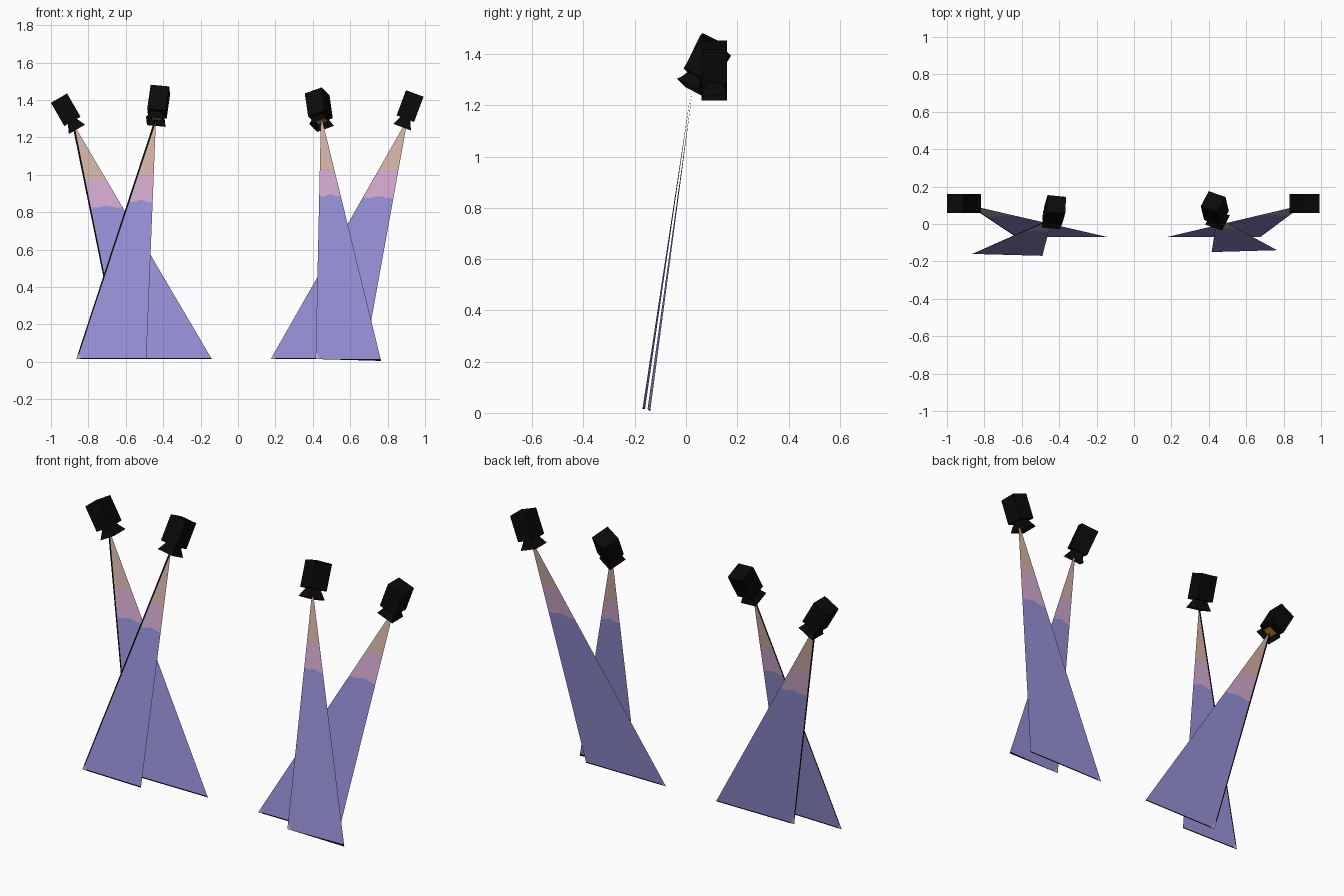
import bpy
import bmesh
import math
from mathutils import Vector, Matrix

cube = bpy.data.objects.get("Cube")
if cube:
    bpy.data.objects.remove(cube, do_unlink=True)


def material(name, rgb):
    m = bpy.data.materials.new(name)
    m.use_nodes = True
    m.diffuse_color = (*rgb, 1)
    bsdf = m.node_tree.nodes["Principled BSDF"]
    bsdf.inputs["Base Color"].default_value = (*rgb, 1)
    bsdf.inputs["Roughness"].default_value = 0.8
    return m


BLACK = material("black", (0.003, 0.003, 0.003))
ORANGE = material("lens orange", (0.45, 0.2, 0.02))
BLUE = material("beam blue", (0.305, 0.283, 0.68))
PINK = material("beam pink", (0.658, 0.402, 0.624))
TAN = material("beam tan", (0.658, 0.456, 0.381))


def finish(name, bm, mats, matrix=Matrix()):
    mesh = bpy.data.meshes.new(name)
    bm.to_mesh(mesh)
    bm.free()
    for m in mats:
        mesh.materials.append(m)
    ob = bpy.data.objects.new(name, mesh)
    ob.matrix_world = matrix
    bpy.context.collection.objects.link(ob)


def lamp_frame(top, mouth, yaw):
    """Frame at the lamp's top centre, with its z axis pointing out of the back."""
    w = (Vector(top) - Vector(mouth)).normalized()
    x = Vector((math.cos(yaw), math.sin(yaw), 0))
    x = (x - w * x.dot(w)).normalized()
    rot = Matrix((x, w.cross(x), w)).transposed().to_4x4()
    return Matrix.Translation(top) @ rot


def lamp(name, top, mouth, yaw):
    frame = lamp_frame(top, mouth, math.radians(yaw))
    # Square housing
    bm = bmesh.new()
    bmesh.ops.create_cube(bm, size=1, matrix=Matrix.Translation((0, 0, -0.072))
                          @ Matrix.Diagonal((0.1, 0.1, 0.144, 1)))
    finish(name + "_housing", bm, [BLACK], frame)
    # Flared hood, open at the mouth
    bm = bmesh.new()
    r = math.sqrt(0.5)
    bmesh.ops.create_cone(bm, cap_ends=False, segments=4, radius1=0.1 * r,
                          radius2=0.05 * r, depth=0.055,
                          matrix=Matrix.Translation((0, 0, -0.165))
                          @ Matrix.Rotation(math.pi / 4, 4, 'Z'))
    finish(name + "_hood", bm, [BLACK], frame)
    # Lens recessed in the hood
    bm = bmesh.new()
    bmesh.ops.create_cube(bm, size=1, matrix=Matrix.Translation((0, 0, -0.165))
                          @ Matrix.Diagonal((0.055, 0.055, 0.008, 1)))
    finish(name + "_lens", bm, [ORANGE], frame)


def paint_beyond(bm, point, normal, index):
    """Cut the sheet along a plane and colour the part in front of it."""
    geom = bm.verts[:] + bm.edges[:] + bm.faces[:]
    bmesh.ops.bisect_plane(bm, geom=geom, plane_co=point, plane_no=normal)
    for f in bm.faces:
        if (f.calc_center_median() - point).dot(normal) > 0:
            f.material_index = index


def beam(name, apex, left, right, tan_z, pink_z, dark_side):
    apex, left, right = Vector(apex), Vector(left), Vector(right)
    tip = Vector((0.004, 0, 0))
    cols = 8
    bm = bmesh.new()
    rows = []
    # Flat sheet with gently wavy colour boundaries
    for z, wave in ((apex.z, 0), (tan_z, 0.002), (pink_z, 0.006), (None, 0)):
        row = []
        for i in range(cols + 1):
            s = i / cols
            a, b = (apex - tip).lerp(apex + tip, s), left.lerp(right, s)
            t = 1 if z is None else (apex.z - z + wave * math.sin(9 * s)) / (apex.z - b.z)
            row.append(bm.verts.new(a.lerp(b, t)))
        rows.append(row)
    for k in range(3):
        for i in range(cols):
            f = bm.faces.new((rows[k][i], rows[k + 1][i],
                              rows[k + 1][i + 1], rows[k][i + 1]))
            f.material_index = k
    # Dark lower hem, dark side edge and pink corner
    along = (right - left).normalized()
    up = (apex - left).normalized()
    paint_beyond(bm, left.lerp(right, 0.5) + Vector((0, 0, 0.006)), Vector((0, 0, -1)), 3)
    if dark_side:
        inward = (along - up * along.dot(up)).normalized()
        paint_beyond(bm, left + inward * 0.006, -inward, 3)
    paint_beyond(bm, left + along * 0.025, -(along + up * 0.6).normalized(), 1)
    finish(name, bm, [TAN, PINK, BLUE, BLACK])


# Lamps: top centre, mouth centre, yaw in degrees
lamp("outer_right_lamp", (-0.957, 0.11, 1.41), (-0.865, 0.11, 1.25), 0)
lamp("inner_right_lamp", (-0.415, 0.105, 1.455), (-0.44, 0.02, 1.28), -3)
lamp("inner_left_lamp", (0.423, 0.12, 1.43), (0.447, 0.02, 1.265), -28)
lamp("outer_left_lamp", (0.945, 0.11, 1.435), (0.878, 0.11, 1.255), 0)

# Beams: apex, lower corners, colour change heights
beam("outer_right_beam", (-0.882, 0.1, 1.27), (-0.63, -0.07, 0.015),
     (-0.14, -0.07, 0.015), 0.98, 0.83, True)
beam("inner_right_beam", (-0.443, 0.025, 1.29), (-0.865, -0.16, 0.015),
     (-0.49, -0.17, 0.015), 1.0, 0.86, True)
beam("inner_left_beam", (0.447, 0.03, 1.29), (0.415, -0.15, 0.015),
     (0.765, -0.14, 0.005), 1.03, 0.89, False)
beam("outer_left_beam", (0.9, 0.1, 1.28), (0.175, -0.07, 0.015),
     (0.675, -0.07, 0.015), 1.03, 0.88, False)
